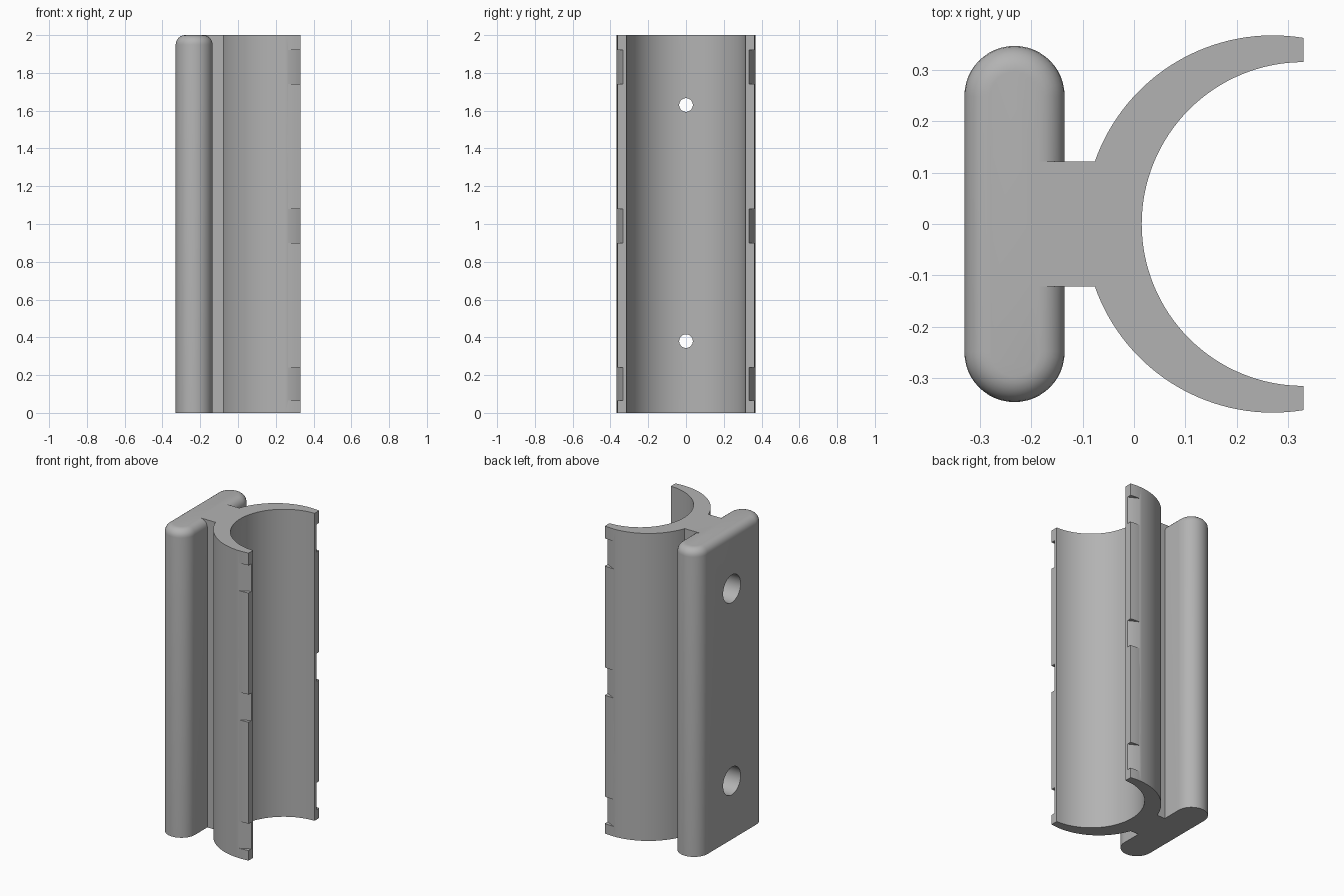
import bpy, bmesh
from math import sin, cos, acos, asin, sqrt, pi

if "Cube" in bpy.data.objects:
    bpy.data.objects.remove(bpy.data.objects["Cube"])

HEIGHT = 2.0
grey = bpy.data.materials.new("plain_grey")
grey.use_nodes = True
grey.diffuse_color = (0.45, 0.45, 0.45, 1)
grey.node_tree.nodes["Principled BSDF"].inputs["Base Color"].default_value = (0.45, 0.45, 0.45, 1)


def arc(cx, cy, r, a0, a1, steps):
    return [(cx + r * cos(a0 + (a1 - a0) * i / steps),
             cy + r * sin(a0 + (a1 - a0) * i / steps)) for i in range(steps + 1)]


def prism(name, outline, z0, z1, round_top=0):
    """Extrude a plan outline upward, optionally rounding the top rim."""
    bm = bmesh.new()
    base = bm.faces.new([bm.verts.new((x, y, z0)) for x, y in outline])
    up = bmesh.ops.extrude_face_region(bm, geom=[base])["geom"]
    top = [v for v in up if isinstance(v, bmesh.types.BMVert)]
    bmesh.ops.translate(bm, verts=top, vec=(0, 0, z1 - z0))
    bmesh.ops.recalc_face_normals(bm, faces=bm.faces)
    if round_top:
        rim = [e for e in bm.edges if all(v.co.z > z1 - 1e-4 for v in e.verts)]
        bmesh.ops.bevel(bm, geom=rim, offset=round_top, segments=6,
                        profile=0.5, affect='EDGES')
    return finish(name, bm)


def finish(name, bm):
    mesh = bpy.data.meshes.new(name)
    bm.to_mesh(mesh)
    bm.free()
    mesh.materials.append(grey)
    obj = bpy.data.objects.new(name, mesh)
    bpy.context.collection.objects.link(obj)
    return obj


def rod(name, x0, x1, z, radius):
    """Cylinder lying along x."""
    bm = bmesh.new()
    bmesh.ops.create_cone(bm, cap_ends=True, segments=48, radius1=radius,
                          radius2=radius, depth=x1 - x0)
    for v in bm.verts:
        v.co = ((x0 + x1) / 2 + v.co.z, v.co.y, z - v.co.x)
    return finish(name, bm)


def combine(target, tool, operation):
    tool.hide_render = True
    bpy.context.view_layer.objects.active = target
    mod = target.modifiers.new(operation, 'BOOLEAN')
    mod.operation, mod.object, mod.solver = operation, tool, 'EXACT'
    bpy.ops.object.modifier_apply(modifier=mod.name)
    bpy.data.objects.remove(tool)


# Cradle: crescent between two offset circles, with a web behind it
END_X, WEB_Y = 0.33, 0.122
OUT_X, OUT_R, IN_X, IN_R = 0.27, 0.367, 0.33, 0.315
tip = acos((END_X - OUT_X) / OUT_R)
web = pi - asin(WEB_Y / OUT_R)
outline = (arc(OUT_X, 0, OUT_R, tip, web, 32)
           + [(-0.2, WEB_Y), (-0.2, -WEB_Y)]
           + arc(OUT_X, 0, OUT_R, -web, -tip, 32)
           + arc(IN_X, 0, IN_R, -pi / 2, -3 * pi / 2, 64))
clip = prism("clip_bracket", outline, 0, HEIGHT)

# Mounting bar: stadium plan with a rounded top rim
BAR_X, BAR_R, BAR_Y = -0.2325, 0.0975, 0.249
stadium = (arc(BAR_X, BAR_Y, BAR_R, 0, pi, 24)
           + arc(BAR_X, -BAR_Y, BAR_R, pi, 2 * pi, 24))
bar = prism("mounting_bar", stadium, 0, HEIGHT, 0.05)
combine(clip, bar, 'UNION')

# Screw holes: narrow through hole with a deep wide bore from the back
for z in (0.38, 1.63):
    combine(clip, rod("screw_hole", -0.5, 0.2, z, 0.036), 'DIFFERENCE')
    combine(clip, rod("screw_bore", -0.5, -0.1, z, 0.09), 'DIFFERENCE')

# Tapered notches on the outer face of both cradle tips
for z0, z1 in ((0.065, 0.24), (0.9, 1.08), (1.74, 1.92)):
    for side in (1, -1):
        wedge = [(0.265, side * 0.367), (0.34, side * 0.328),
                 (0.34, side * 0.4), (0.265, side * 0.4)]
        combine(clip, prism("notch", wedge, z0, z1), 'DIFFERENCE')

# Smooth curved walls, crisp edges
bpy.ops.object.select_all(action='DESELECT')
clip.select_set(True)
bpy.context.view_layer.objects.active = clip
bpy.ops.object.shade_smooth_by_angle(angle=0.52)
